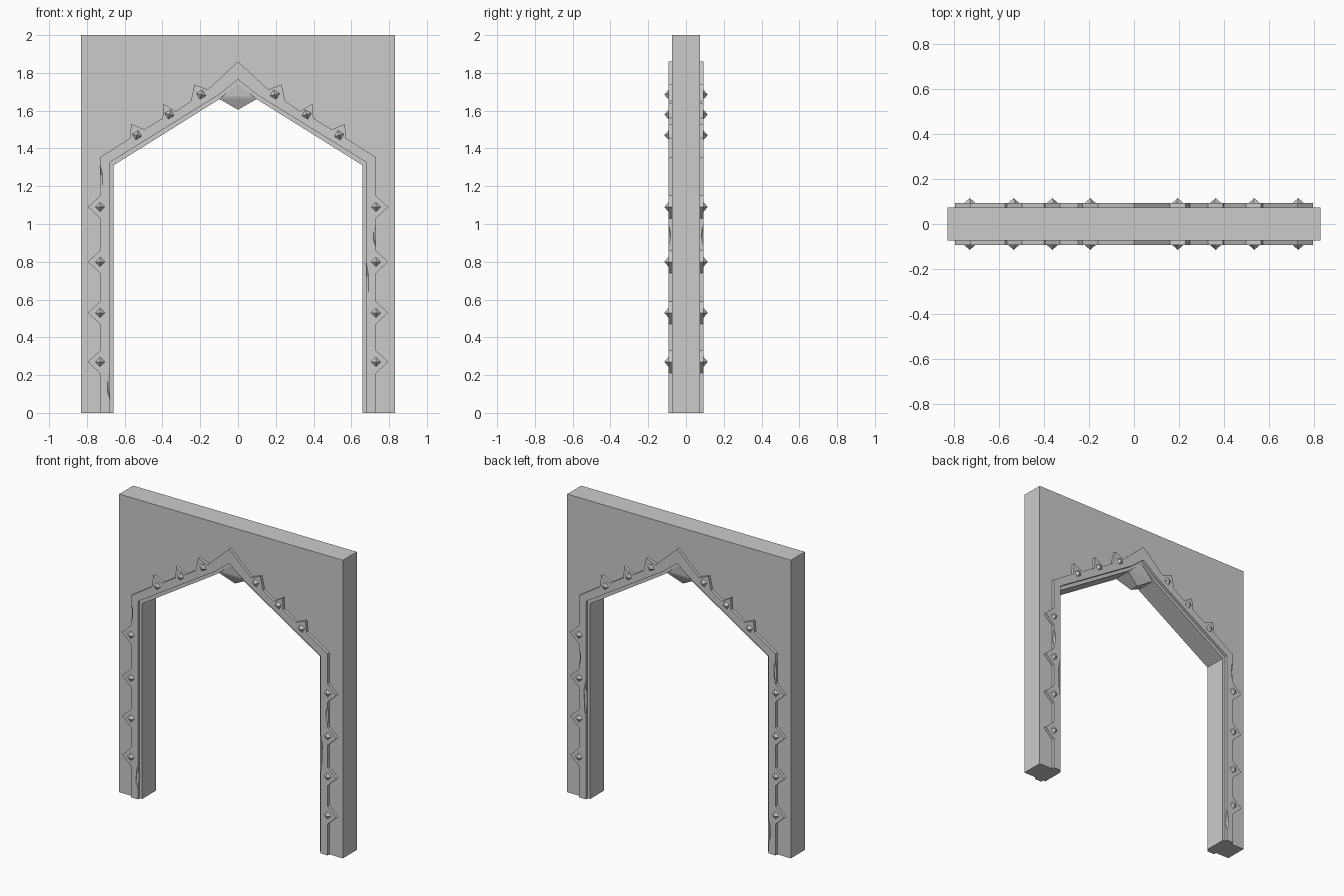
import bpy, bmesh
from mathutils import Vector

if "Cube" in bpy.data.objects:
    bpy.data.objects.remove(bpy.data.objects["Cube"])

WALL_Y, BAND_Y, GEM_Y = 0.074, 0.093, 0.115


def make_object(name, bm):
    bmesh.ops.recalc_face_normals(bm, faces=bm.faces)
    mesh = bpy.data.meshes.new(name)
    bm.to_mesh(mesh)
    bm.free()
    ob = bpy.data.objects.new(name, mesh)
    bpy.context.collection.objects.link(ob)
    return ob


def plate(name, outline, y0, y1):
    """Extrude an x-z outline from y0 to y1."""
    bm = bmesh.new()
    face = bm.faces.new([bm.verts.new((x, y0, z)) for x, z in outline])
    ext = bmesh.ops.extrude_face_region(bm, geom=[face])
    verts = [v for v in ext["geom"] if isinstance(v, bmesh.types.BMVert)]
    bmesh.ops.translate(bm, verts=verts, vec=(0, y1 - y0, 0))
    return make_object(name, bm)


def mirrored(half):
    """Half profile running from right foot to apex -> whole arch path."""
    return half + [(-x, z) for x, z in reversed(half[:-1])]


# Wall slab with pointed opening
opening = mirrored([(0.66, 0), (0.66, 1.31), (0.1, 1.66), (0, 1.745)])
plate("wall", [(-0.83, 0), (-0.83, 2), (0.83, 2), (0.83, 0)] + opening,
      -WALL_Y, WALL_Y)

# Raised band outline: spikes up the jamb, then along the slope
jamb_gems = [0.27, 0.53, 0.80, 1.09]
slope_gems = [(0.535, 1.47), (0.363, 1.58), (0.195, 1.685)]
outer = [(0.73, 0)]
for z in jamb_gems:
    outer += [(0.73, z - 0.06), (0.795, z), (0.73, z + 0.06)]
outer += [(0.73, 1.353),
          (0.573, 1.454), (0.565, 1.53), (0.497, 1.50),
          (0.399, 1.56), (0.395, 1.637), (0.33, 1.597),
          (0.25, 1.65), (0.23, 1.738), (0.16, 1.712), (0, 1.86)]
inner = mirrored([(0.678, 0), (0.678, 1.327), (0.1, 1.685), (0, 1.765)])
band_outline = mirrored(outer) + inner[::-1]

# Chipped edges: stretched octahedra cut out of the bands
bm = bmesh.new()
for x, z, length in [(-0.73, 1.23, 0.08), (-0.678, 0.15, 0.08),
                     (0.678, 0.67, 0.13), (0.73, 0.94, 0.06)]:
    for s in (-1, 1):
        c = Vector((x, s * BAND_Y, z))
        ball = bmesh.ops.create_icosphere(bm, subdivisions=1, radius=1)
        for v in ball["verts"]:
            v.co = c + Vector((v.co.x * 0.015, v.co.y * 0.012, v.co.z * length))
chips = make_object("chip_cutter", bm)
chips.hide_render = True
chips.hide_viewport = True

for s, side in ((-1, "front"), (1, "back")):
    band = plate(side + "_band", band_outline, s * (WALL_Y - 0.004), s * BAND_Y)
    cut = band.modifiers.new("chips", "BOOLEAN")
    cut.operation = "DIFFERENCE"
    cut.solver = "EXACT"
    cut.object = chips

    # Small pyramid studs
    bm = bmesh.new()
    r = 0.027
    right = [(0.73, z, (1, 0)) for z in jamb_gems]
    right += [(x, z, (0.46, 0.89)) for x, z in slope_gems]
    for x, z, (a, b) in right:
        if x < 0.7:
            a, b = 0.97, 0.25
        for m in (-1, 1):
            ring = [bm.verts.new((m * (x + r * p), s * (BAND_Y - 0.001), z + r * q))
                    for p, q in ((a, b), (-b, a), (-a, -b), (b, -a))]
            tip = bm.verts.new((m * x, s * GEM_Y, z))
            bm.faces.new(ring)
            for i in range(4):
                bm.faces.new((ring[i], ring[(i + 1) % 4], tip))
    make_object(side + "_studs", bm)

# Faceted keystone hanging under the apex
bm = bmesh.new()
for s in (-1, 1):
    for p in [(0, 0.074, 1.75), (0.1, 0.06, 1.662), (-0.1, 0.06, 1.662),
              (0.08, 0.065, 1.675), (-0.08, 0.065, 1.675), (0, 0.03, 1.605)]:
        bm.verts.new((p[0], s * p[1], p[2]))
bmesh.ops.convex_hull(bm, input=bm.verts)
make_object("keystone", bm)
